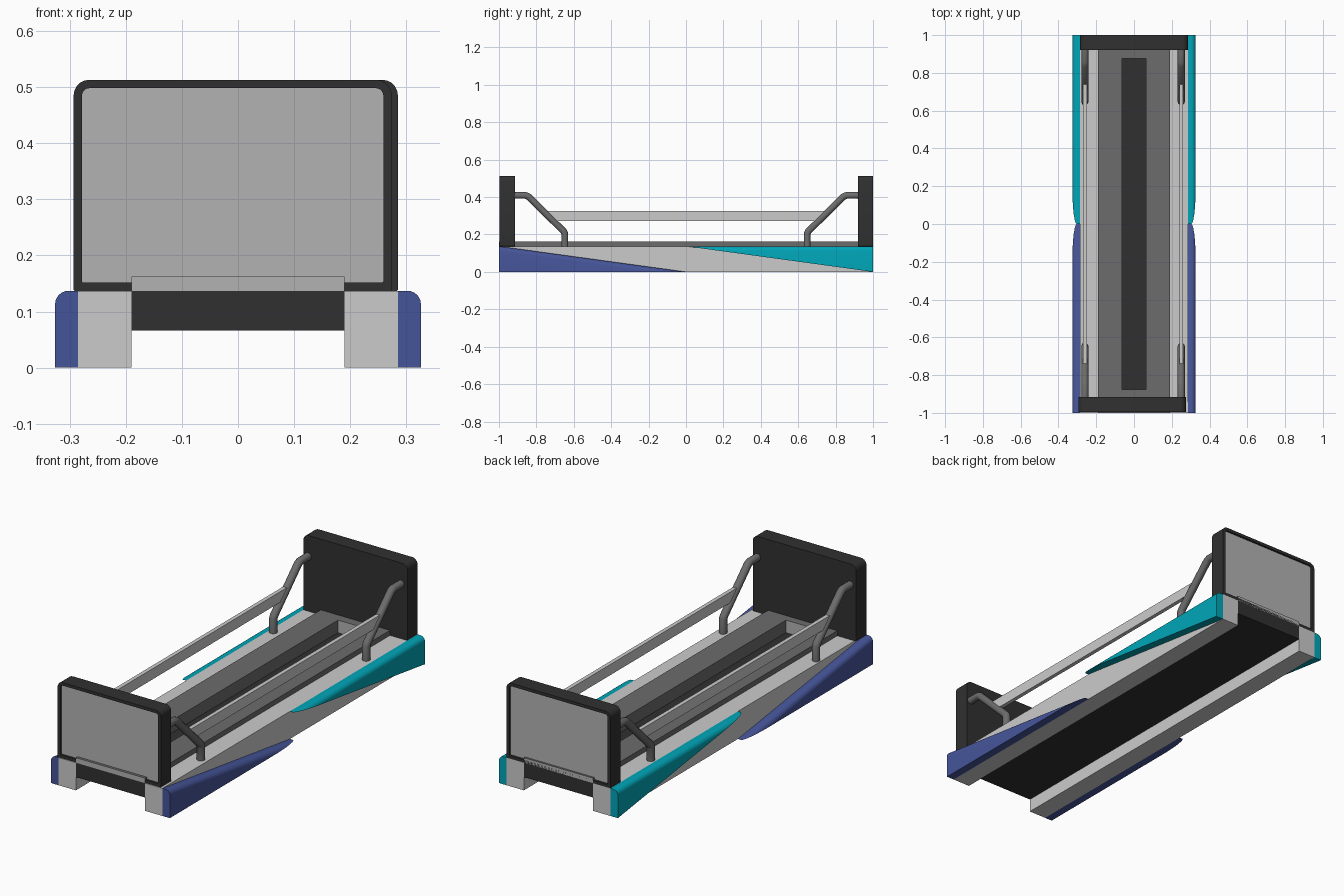
import bpy, bmesh, math
from mathutils import Vector

if "Cube" in bpy.data.objects:
    bpy.data.objects.remove(bpy.data.objects["Cube"])


def mat(name, r, g, b):
    m = bpy.data.materials.new(name)
    m.diffuse_color = (r, g, b, 1)
    m.use_nodes = True
    m.node_tree.nodes["Principled BSDF"].inputs["Base Color"].default_value = m.diffuse_color
    return m


BLACK = mat("black", 0.03, 0.03, 0.03)
DARK = mat("dark_grey", 0.15, 0.15, 0.15)
GREY = mat("light_grey", 0.45, 0.45, 0.45)
BLUE = mat("blue", 0.06, 0.09, 0.32)
TEAL = mat("teal", 0.0, 0.38, 0.48)


def finish(name, bm, mats=(), mirror=False, smooth=False):
    bmesh.ops.recalc_face_normals(bm, faces=bm.faces[:])
    me = bpy.data.meshes.new(name)
    bm.to_mesh(me)
    bm.free()
    for m in mats:
        me.materials.append(m)
    ob = bpy.data.objects.new(name, me)
    bpy.context.collection.objects.link(ob)
    if mirror:
        ob.modifiers.new("mirror", 'MIRROR').use_mirror_merge = False
    if smooth:
        bpy.ops.object.select_all(action='DESELECT')
        ob.select_set(True)
        bpy.context.view_layer.objects.active = ob
        bpy.ops.object.shade_smooth_by_angle(angle=math.radians(35))
    return ob


def loft(bm, loops, closed=False):
    """Skin loops of equal length; cap the ends, or join last to first."""
    vs = [[bm.verts.new(p) for p in loop] for loop in loops]
    n = len(vs[0])
    pairs = list(zip(vs, vs[1:])) + ([(vs[-1], vs[0])] if closed else [])
    for a, b in pairs:
        for i in range(n):
            j = (i + 1) % n
            bm.faces.new((a[i], a[j], b[j], b[i]))
    if not closed:
        bm.faces.new(vs[0])
        return bm.faces.new(vs[-1])


def rect(x0, x1, y0, y1, z):
    return [(x0, y0, z), (x1, y0, z), (x1, y1, z), (x0, y1, z)]


def box(name, x0, x1, y0, y1, z0, z1, mats=(), mirror=False):
    bm = bmesh.new()
    loft(bm, [rect(x0, x1, y0, y1, z0), rect(x0, x1, y0, y1, z1)])
    return finish(name, bm, mats, mirror)


def ring(name, hx, hy, z0, z1, mats, slot=(0.064, 0.875)):
    """Rectangular frame; faces looking along y take the second material."""
    bm = bmesh.new()
    sx, sy = slot
    loft(bm, [rect(-hx, hx, -hy, hy, z0), rect(-hx, hx, -hy, hy, z1),
              rect(-sx, sx, -sy, sy, z1), rect(-sx, sx, -sy, sy, z0)], closed=True)
    bm.normal_update()
    for f in bm.faces:
        if len(mats) > 1 and abs(f.normal.y) > 0.9:
            f.material_index = 1
    return finish(name, bm, mats)


# side beams and the slotted deck between them
box("side_beam", 0.19, 0.285, -1, 1, 0, 0.137, mirror=True)
box("deck_floor", -0.19, 0.19, -1, 1, 0.066, 0.1, [BLACK])
ring("deck_frame", 0.19, 1, 0.1, 0.137, [BLACK], (0.1, 0.91))
ring("slot_liner", 0.1, 0.91, 0.1, 0.137, [DARK, GREY])
ring("deck_tray", 0.19, 1, 0.137, 0.162, [DARK, GREY])


# coloured wedge panels with a rounded upper edge
def wedge(name, y0, top0, y1, top1, plane_co, plane_no, m):
    r, xo = 0.024, 0.326
    bm = bmesh.new()
    loops = []
    for y, t in ((y0, top0), (y1, top1)):
        arc = [(xo - r + r * math.cos(a), y, t - r + r * math.sin(a))
               for a in (k * math.pi / 12 for k in range(7))]
        loops.append([(0.285, y, -0.3), (xo, y, -0.3)] + arc + [(0.285, y, t)])
    loft(bm, loops)
    cut = bmesh.ops.bisect_plane(bm, geom=bm.verts[:] + bm.edges[:] + bm.faces[:], dist=1e-6,
                                 plane_co=plane_co, plane_no=Vector(plane_no).normalized(),
                                 clear_inner=True)
    edges = [e for e in cut['geom_cut'] if isinstance(e, bmesh.types.BMEdge)]
    bmesh.ops.holes_fill(bm, edges=edges)
    return finish(name, bm, [m], mirror=True, smooth=True)


wedge("front_side_panel", -1, 0.137, 0, 0.0, (0, 0, 0), (0, 0, 1), BLUE)
wedge("back_side_panel", 0, 0.137, 1, 0.137, (0, 0, 0.137), (0, 0.137, 1), TEAL)


# end boards: dark rounded frame with a recessed light panel
def outline(x0, x1, z0, z1, y, r_top, r_bottom):
    pts = []
    for cx, cz, r, a0 in ((x1, z1, r_top, 0), (x0, z1, r_top, 90),
                          (x0, z0, r_bottom, 180), (x1, z0, r_bottom, 270)):
        sx = -r if cx == x1 else r
        sz = -r if cz == z1 else r
        for k in range(6):
            a = math.radians(a0 + 18 * k)
            pts.append((cx + sx + r * math.cos(a), y, cz + sz + r * math.sin(a)))
    return pts


def board(name, x0, x1, y_in, y_out):
    bm = bmesh.new()
    d = 0.01 if y_out > y_in else -0.01
    w, z0, z1 = 0.015, 0.137, 0.513
    panel = loft(bm, [outline(x0, x1, z0, z1, y_in, 0.028, 0.002),
                      outline(x0, x1, z0, z1, y_out, 0.028, 0.002),
                      outline(x0 + w, x1 - w, z0 + w, z1 - w, y_out, 0.013, 0.002),
                      outline(x0 + w, x1 - w, z0 + w, z1 - w, y_out - d, 0.013, 0.002)])
    panel.material_index = 1
    return finish(name, bm, [BLACK, GREY], smooth=True)


board("front_end_board", -0.293, 0.274, -0.915, -0.996)
board("back_end_board", -0.285, 0.285, 0.92, 1.0)


# bent support tubes at each corner, and the rails that join them
def tube(name, x, s):
    cu = bpy.data.curves.new(name, 'CURVE')
    cu.dimensions = '3D'
    cu.bevel_depth = 0.019
    cu.bevel_resolution = 3
    cu.use_fill_caps = True
    path = [(0.648, 0.13), (0.648, 0.205), (0.655, 0.218), (0.842, 0.402),
            (0.858, 0.409), (0.93, 0.409)]
    sp = cu.splines.new('POLY')
    sp.points.add(len(path) - 1)
    for p, (y, z) in zip(sp.points, path):
        p.co = (x, s * y, z, 1)
    sp.use_smooth = True
    cu.materials.append(DARK)
    bpy.context.collection.objects.link(bpy.data.objects.new(name, cu))


for side, x in (("left", -0.26), ("right", 0.25)):
    for end, s in (("front", -1), ("back", 1)):
        tube(f"{end}_{side}_support", x, s)
    bm = bmesh.new()
    loft(bm, [[(px, -0.707, 0.272), (px, 0.707, 0.272), (px, 0.762, 0.325), (px, -0.762, 0.325)]
              for px in (x - 0.01, x + 0.01)])
    finish(f"{side}_rail", bm)
